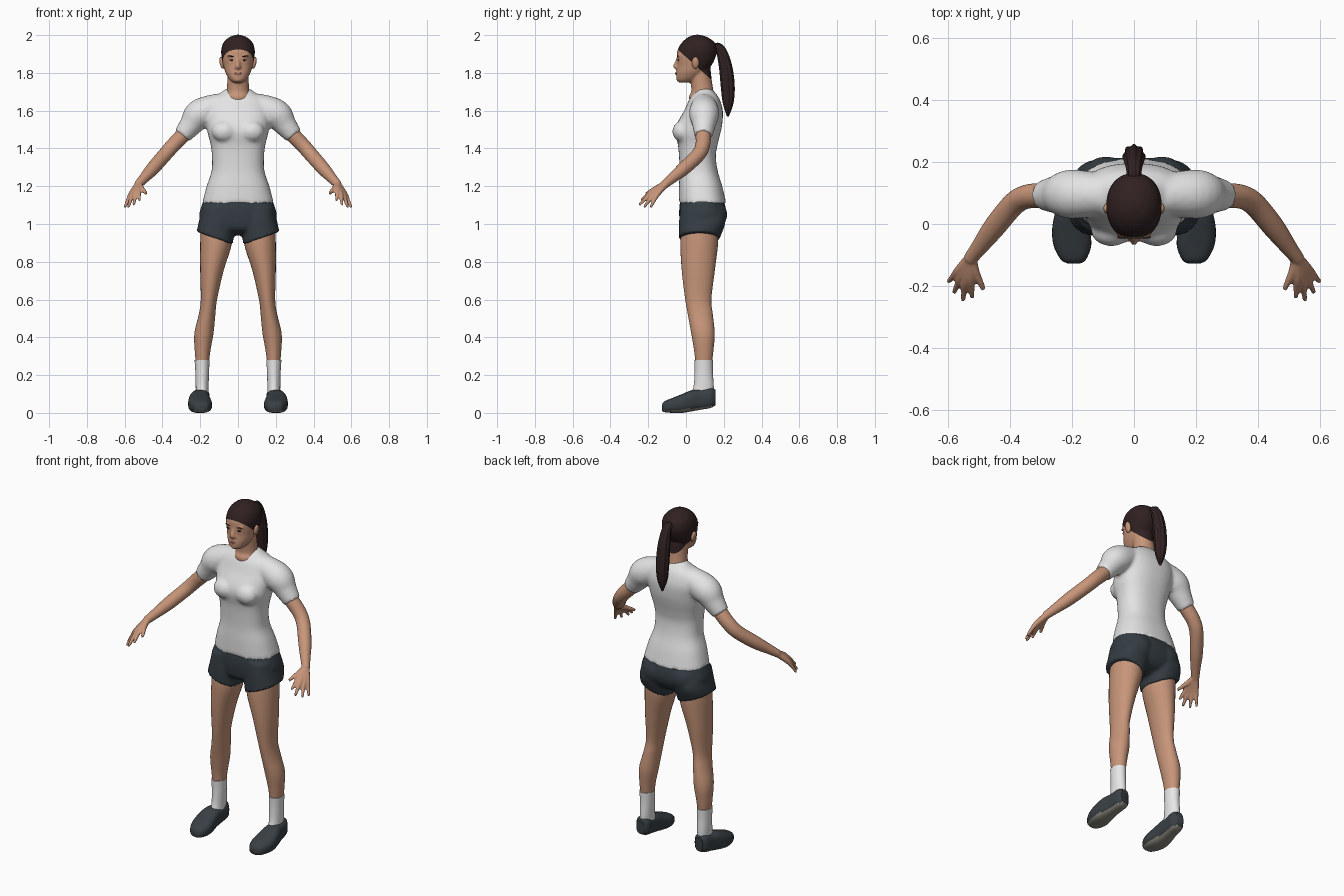
import bpy
import bmesh
import math
from mathutils import Vector, Matrix
from mathutils.bvhtree import BVHTree

if "Cube" in bpy.data.objects:
    bpy.data.objects.remove(bpy.data.objects["Cube"])


def material(name, r, g, b):
    mat = bpy.data.materials.new(name)
    mat.use_nodes = True
    mat.diffuse_color = (r, g, b, 1)
    shader = mat.node_tree.nodes["Principled BSDF"]
    shader.inputs["Base Color"].default_value = (r, g, b, 1)
    shader.inputs["Roughness"].default_value = 0.8
    return mat


skin = material("skin", 0.57, 0.3, 0.19)
white = material("shirt white", 0.77, 0.77, 0.77)
sock_white = material("sock white", 0.8, 0.8, 0.8)
navy = material("shorts slate", 0.035, 0.046, 0.055)
shoe_grey = material("shoe slate", 0.04, 0.05, 0.058)
sole_grey = material("sole grey", 0.25, 0.24, 0.2)
hair_brown = material("hair brown", 0.03, 0.015, 0.015)
lip_rose = material("lip rose", 0.36, 0.14, 0.11)
eye_dark = material("eye dark", 0.02, 0.013, 0.012)


def refine(rows, steps=5):
    """Smooth a table of rows with a Catmull-Rom spline."""
    pts = [Vector(r) for r in rows]
    pts = [pts[0] * 2 - pts[1]] + pts + [pts[-1] * 2 - pts[-2]]
    out = []
    for a, b, c, d in zip(pts, pts[1:], pts[2:], pts[3:]):
        for i in range(steps):
            t = i / steps
            out.append((b * 2 + (c - a) * t + (a * 2 - b * 5 + c * 4 - d) * t**2
                        + (b * 3 - a - c * 3 + d) * t**3) * 0.5)
    return out + [pts[-2]]


def oval(n, power):
    for i in range(n):
        a = math.tau * i / n
        yield a, *(math.copysign(abs(f(a)) ** (2 / power), f(a)) for f in (math.cos, math.sin))


def skin_rings(bm, rings):
    loops = [[bm.verts.new(p) for p in ring] for ring in rings]
    n = len(loops[0])
    for lo, hi in zip(loops, loops[1:]):
        for i in range(n):
            bm.faces.new((lo[i], lo[(i + 1) % n], hi[(i + 1) % n], hi[i]))
    bm.faces.new(loops[0][::-1])
    bm.faces.new(loops[-1])


def stack(bm, rows, side=1, power=2.2, along_y=False, n=32):
    """Ovals stacked along z (or y); row = level, x min, x max, depth min, depth max, tilt."""
    rings = []
    for level, x0, x1, d0, d1, tilt in refine([tuple(r) + (0,) * (6 - len(r)) for r in rows]):
        ring = []
        for _, c, s in oval(n, power):
            x = (x0 + x1 + c * (x1 - x0)) / 2
            d = (d0 + d1 + s * (d1 - d0)) / 2
            h = level + tilt * (x - (x0 + x1) / 2)
            ring.append((x * side, h, d) if along_y else (x * side, d, h))
        rings.append(ring)
    skin_rings(bm, rings)


def trunk(bm, rows, power):
    """Stack symmetric about x = 0; row = height, half width, front, back."""
    stack(bm, [(z, -w, w, f, b) for z, w, f, b in rows], 1, power, n=48)


def limb(bm, rows, side=1, n=20, ridge=0.0):
    """Round tube; row = x, y, z, radius."""
    pts = refine(rows)
    rings = []
    for i, p in enumerate(pts):
        t = (pts[min(i + 1, len(pts) - 1)] - pts[max(i - 1, 0)]).to_3d().normalized()
        u = t.cross(Vector((1, 0, 0))).normalized()
        v = t.cross(u)
        ring = []
        for a, c, s in oval(n, 2):
            q = p.to_3d() + (u * c + v * s) * p[3] * (1 + ridge * math.cos(a * 8))
            ring.append((q.x * side, q.y, q.z))
        rings.append(ring)
    skin_rings(bm, rings)


def blob(bm, centre, size, turn=0.0):
    m = (Matrix.Translation(centre) @ Matrix.Rotation(turn, 4, "Y")
         @ Matrix.Diagonal((*size, 1)))
    bmesh.ops.create_uvsphere(bm, u_segments=20, v_segments=12, radius=1, matrix=m)


def finish(bm, name, mats, voxel=0, relax=3, rule=None):
    """Turn the bmesh into an object, optionally fused into one skin by remeshing."""
    bmesh.ops.recalc_face_normals(bm, faces=bm.faces)
    mesh = bpy.data.meshes.new(name)
    bm.to_mesh(mesh)
    bm.free()
    obj = bpy.data.objects.new(name, mesh)
    bpy.context.collection.objects.link(obj)
    if voxel:
        mod = obj.modifiers.new("fuse", "REMESH")
        mod.mode = "VOXEL"
        mod.voxel_size = voxel
        mod = obj.modifiers.new("relax", "SMOOTH")
        mod.factor = 0.5
        mod.iterations = relax
        graph = bpy.context.evaluated_depsgraph_get()
        fused = bpy.data.meshes.new_from_object(obj.evaluated_get(graph))
        obj.modifiers.clear()
        obj.data = fused
    for mat in mats:
        obj.data.materials.append(mat)
    if rule:
        for face in obj.data.polygons:
            face.material_index = rule(face)
    obj.data.shade_smooth()
    obj.data.set_sharp_from_angle(angle=math.radians(50))
    return obj


# Head and neck, with the hair split off along a sloping hairline
bm = bmesh.new()
trunk(bm, [(1.748, .025, -.035, .02), (1.765, .045, -.049, .06), (1.8, .066, -.05, .1),
           (1.84, .078, -.046, .135), (1.88, .086, -.048, .155), (1.92, .089, -.045, .164),
           (1.96, .077, -.022, .152), (1.988, .048, .01, .115), (2.002, .012, .045, .075)], 2.2)
trunk(bm, [(1.6, .08, .03, .15), (1.67, .07, .016, .15), (1.7, .061, .028, .146),
           (1.75, .057, .025, .138), (1.82, .057, .02, .13)], 2)
limb(bm, [(0, -.043, 1.88, .007), (0, -.05, 1.855, .009), (0, -.056, 1.834, .012), (0, -.045, 1.822, .009)])
for s in (1, -1):
    blob(bm, (s * .011, -.046, 1.831), (.009, .011, .008))
    blob(bm, (s * .034, -.033, 1.889), (.024, .012, .008))
blob(bm, (0, -.044, 1.797), (.021, .011, .011))
blob(bm, (0, -.038, 1.766), (.02, .013, .013))
head = finish(bm, "head", [skin, hair_brown], .006, 3)
hairline, slope = Vector((0, -.045, 1.925)), Vector((0, .9, 1)).normalized()
bm = bmesh.new()
bm.from_mesh(head.data)
bmesh.ops.bisect_plane(bm, geom=bm.verts[:] + bm.edges[:] + bm.faces[:], plane_co=hairline, plane_no=slope)
for f in bm.faces:
    f.material_index = int((f.calc_center_median() - hairline).dot(slope) > 0)
surface = BVHTree.FromBMesh(bm)
bm.to_mesh(head.data)
bm.free()

# Ears
bm = bmesh.new()
for s in (1, -1):
    blob(bm, (s * .085, .05, 1.853), (.012, .019, .032), s * .2)
finish(bm, "ears", [skin])


def on_face(bm, x, z, size, turn=0.0):
    hit = surface.ray_cast(Vector((x, -1, z)), Vector((0, 1, 0)))[0]
    blob(bm, hit, size, turn)


# Painted features set on the face
eyes, brows, lips = bmesh.new(), bmesh.new(), bmesh.new()
for s in (1, -1):
    on_face(eyes, s * .034, 1.868, (.014, .004, .004), s * -.08)
    on_face(brows, s * .037, 1.888, (.018, .004, .003), s * -.1)
on_face(lips, 0, 1.797, (.019, .004, .006))
finish(eyes, "eyes", [eye_dark])
finish(brows, "eyebrows", [hair_brown])
finish(lips, "lips", [lip_rose])

# Ponytail with soft strands
bm = bmesh.new()
limb(bm, [(0, .14, 1.935, .02), (0, .18, 1.927, .024), (0, .208, 1.84, .032), (0, .221, 1.73, .034),
          (0, .223, 1.64, .026), (0, .222, 1.57, .005)], n=48, ridge=.09)
finish(bm, "ponytail", [hair_brown])

# Shirt: torso, bust and sleeves fused
bm = bmesh.new()
trunk(bm, [(1.11, .19, -.037, .213), (1.2, .166, -.037, .192), (1.28, .14, -.034, .168),
           (1.36, .138, -.037, .158), (1.42, .145, -.043, .167), (1.48, .16, -.056, .182),
           (1.53, .166, -.048, .192), (1.6, .17, -.01, .195), (1.66, .145, .018, .178),
           (1.695, .092, .045, .155), (1.715, .066, .064, .135)], 2.4)
for s in (1, -1):
    blob(bm, (s * .073, -.022, 1.49), (.066, .05, .056))
    limb(bm, [(.09, .095, 1.63, .066), (.2, .096, 1.583, .08), (.25, .095, 1.524, .062),
              (.295, .092, 1.468, .048)], s)
finish(bm, "shirt", [white], .01, 4)

# Shorts: hips and two slanted leg openings fused
bm = bmesh.new()
trunk(bm, [(1.17, .16, -.02, .18), (1.1, .192, -.034, .207), (1.03, .203, -.035, .213),
           (.97, .14, -.02, .18), (.94, .04, .04, .12)], 2.4)
for s in (1, -1):
    stack(bm, [(1.09, .02, .19, -.03, .19), (1.01, .014, .208, -.037, .208),
               (.925, .028, .219, -.038, .178, .36)], s, 2.3)
    blob(bm, (s * .09, .14, 1.05), (.085, .078, .085))
finish(bm, "shorts", [navy], .009, 3)

for s, label in ((1, "left"), (-1, "right")):
    # Leg
    bm = bmesh.new()
    stack(bm, [(1.0, .04, .195, -.02, .17), (.9, .032, .2, -.03, .17), (.75, .077, .2, -.022, .152),
               (.6, .111, .197, -.004, .134), (.52, .12, .208, .01, .142), (.42, .13, .231, .028, .152),
               (.33, .146, .229, .043, .145), (.25, .156, .222, .052, .136)], s, 2)
    finish(bm, label + "_leg", [skin])

    # Sock
    bm = bmesh.new()
    stack(bm, [(.28, .151, .23, .045, .142), (.22, .153, .226, .046, .142), (.14, .156, .224, .04, .147),
               (.08, .158, .222, .02, .145)], s, 2)
    finish(bm, label + "_sock", [sock_white])

    # Shoe, with the underside in the sole colour
    bm = bmesh.new()
    stack(bm, [(-.128, .175, .212, .012, .04), (-.115, .155, .236, .004, .061), (-.07, .138, .259, 0, .08),
               (-.02, .142, .264, 0, .1), (.03, .149, .256, .008, .12), (.08, .151, .243, .017, .124),
               (.13, .151, .236, .026, .132), (.156, .17, .218, .04, .122)], s, 2.7, True)
    finish(bm, label + "_shoe", [shoe_grey, sole_grey], rule=lambda f: int(f.normal.z < -.6))

    # Arm and hand fused, fingers fanned out from the wrist
    bm = bmesh.new()
    limb(bm, [(.25, .095, 1.52, .04), (.29, .092, 1.472, .041), (.345, .088, 1.415, .039),
              (.388, .064, 1.366, .038), (.45, -.01, 1.295, .036), (.495, -.07, 1.245, .028),
              (.53, -.115, 1.207, .022)], s)
    wrist = Vector((.525, -.107, 1.212))
    for tip in ((.6, -.187, 1.088), (.581, -.222, 1.088), (.552, -.248, 1.1), (.521, -.238, 1.125)):
        tip = Vector(tip)
        knuckle = wrist.lerp(tip, .48) + Vector((.004, -.004, .008))
        joint = wrist.lerp(tip, .75) + Vector((.002, -.003, .005))
        limb(bm, [(*wrist, .019), (*knuckle, .015), (*joint, .0105), (*tip, .007)], s, 12)
    limb(bm, [(*wrist, .018), (.513, -.152, 1.192, .015), (.497, -.185, 1.175, .011),
              (.485, -.211, 1.16, .008)], s, 12)
    finish(bm, label + "_arm", [skin], .0055, 2)
